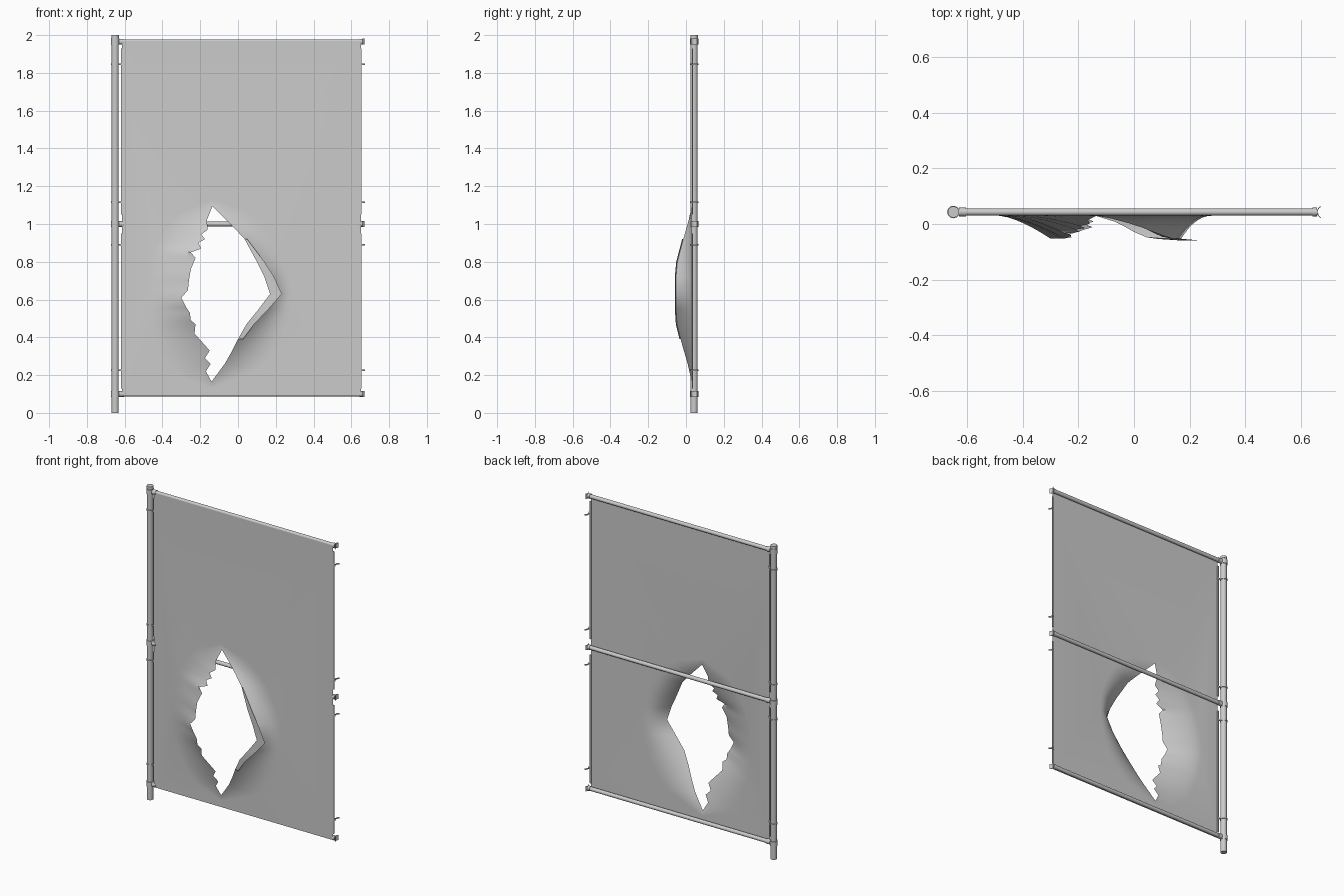
import bpy, bmesh, math
from mathutils import Vector

old = bpy.data.objects.get("Cube")
if old:
    bpy.data.objects.remove(old, do_unlink=True)

GREY = (0.6, 0.6, 0.6, 1)
mat = bpy.data.materials.new("galvanised grey")
mat.use_nodes = True
mat.diffuse_color = GREY
mat.node_tree.nodes["Principled BSDF"].inputs["Base Color"].default_value = GREY

Y = 0.043            # depth of the frame axis
SHEET_Y = 0.03       # depth of the flat sheet
POST_X, NEXT_X = -0.65, 0.682
RAILS = (0.1, 1.0, 1.965)
CLIPS = (0.225, 0.89, 1.115, 1.847)


def finish(name, bm, angle=40):
    me = bpy.data.meshes.new(name)
    bm.to_mesh(me)
    bm.free()
    me.materials.append(mat)
    ob = bpy.data.objects.new(name, me)
    bpy.context.collection.objects.link(ob)
    bpy.ops.object.select_all(action='DESELECT')
    ob.select_set(True)
    bpy.context.view_layer.objects.active = ob
    bpy.ops.object.shade_smooth_by_angle(angle=math.radians(angle))
    return ob


def tube(name, a, b, r, sides=16):
    a, b = Vector(a), Vector(b)
    bm = bmesh.new()
    bmesh.ops.create_cone(bm, cap_ends=True, segments=sides, radius1=r,
                          radius2=r, depth=(b - a).length)
    rot = Vector((0, 0, 1)).rotation_difference(b - a)
    for v in bm.verts:
        v.co = rot @ v.co + (a + b) / 2
    return finish(name, bm)


def block(name, centre, size):
    bm = bmesh.new()
    bmesh.ops.create_cube(bm, size=1)
    for v in bm.verts:
        v.co = Vector(centre) + v.co * Vector(size)
    return finish(name, bm)


def cradle(name, x, z, r, height, half_angle):
    """Curved strip that hugs a post standing to its right."""
    bm = bmesh.new()
    loops = []
    n = 10
    for i in range(n + 1):
        a = math.pi + half_angle * (2 * i / n - 1)
        loops.append([bm.verts.new((x + q * math.cos(a), Y + q * math.sin(a), z + h))
                      for q, h in ((r, -height / 2), (r + 0.003, -height / 2),
                                   (r + 0.003, height / 2), (r, height / 2))])
    for p, q in zip(loops, loops[1:]):
        for k in range(4):
            bm.faces.new((p[k], p[k - 1], q[k - 1], q[k]))
    bm.faces.new(loops[0])
    bm.faces.new(loops[-1][::-1])
    bmesh.ops.recalc_face_normals(bm, faces=bm.faces)
    return finish(name, bm)


# Post and its cap
tube("post", (POST_X, Y, 0), (POST_X, Y, 2), 0.0185, 20)
tube("post_cap", (POST_X, Y, 1.985), (POST_X, Y, 2), 0.02, 20)

# Rails with sleeves, post bands and open cradles for the next post
for label, z in zip(("bottom", "middle", "top"), RAILS):
    tube(label + "_rail", (-0.63, Y, z), (0.655, Y, z), 0.0125)
    tube(label + "_post_band", (POST_X, Y, z - 0.016), (POST_X, Y, z + 0.016), 0.0225, 20)
    tube(label + "_left_sleeve", (-0.63, Y, z), (-0.604, Y, z), 0.0155)
    tube(label + "_right_sleeve", (0.643, Y, z), (0.658, Y, z), 0.0155)
    cradle(label + "_cradle", NEXT_X, z, 0.021, 0.032, 0.9)

# Clips holding the sheet edges
for i, z in enumerate(CLIPS):
    tube(f"post_clip_{i}", (POST_X, Y, z - 0.004), (POST_X, Y, z + 0.004), 0.0225, 20)
    block(f"left_clip_tab_{i}", (-0.62, Y - 0.008, z), (0.025, 0.005, 0.008))
    block(f"right_clip_tab_{i}", (0.654, Y - 0.008, z), (0.018, 0.005, 0.008))
    cradle(f"right_clip_{i}", NEXT_X, z, 0.021, 0.008, 1.1)

# Tension bars along both sheet edges
for side, x in (("left", -0.615), ("right", 0.65)):
    for level, low, high in (("lower", 0.13, 0.95), ("upper", 1.05, 1.93)):
        block(f"{side}_{level}_bar", (x, 0.034, (low + high) / 2), (0.009, 0.006, high - low))

# Torn sheet: ragged left edge downwards, then the folded right edge upwards
left_edge = [(-.135, 1.095), (-.165, 1.02), (-.16, .97), (-.195, .945), (-.175, .92),
             (-.21, .90), (-.195, .87), (-.25, .85), (-.225, .82), (-.25, .76),
             (-.26, .70), (-.265, .65), (-.3, .61), (-.275, .56), (-.255, .53),
             (-.25, .49), (-.225, .47), (-.23, .42), (-.15, .33), (-.175, .29),
             (-.145, .26), (-.17, .22), (-.14, .165)]
right_edge = [(-.07, .26), (-.03, .33), (0, .39), (.045, .47), (.11, .55), (.17, .63),
              (.14, .72), (.1, .80), (.035, .92), (-.02, .98), (-.08, 1.04)]
MID, HALF = 0.63, 0.465
STEPS = 8

bm = bmesh.new()
columns = []
for i, (x, z) in enumerate(left_edge + right_edge):
    is_left = i < len(left_edge)
    s = max(-1, min(1, (z - MID) / HALF))
    c = math.sqrt(1 - s * s)
    outer_x = -0.137 + c * (-0.35 if is_left else 0.42)
    outer_z = MID + 0.5 * s
    pull = min(0.083, 0.095 * max(0, math.cos(s * math.pi / 2)) ** 1.3)
    power = 1.5 if is_left else 2.2
    column = []
    for k in range(STEPS + 1):
        t = (k / STEPS) ** 1.4
        column.append(bm.verts.new((x + (outer_x - x) * t,
                                    SHEET_Y - pull * (1 - t) ** power,
                                    z + (outer_z - z) * t)))
    columns.append(column)
for p, q in zip(columns, columns[1:] + columns[:1]):
    for k in range(STEPS):
        bm.faces.new((p[k], q[k], q[k + 1], p[k + 1]))

# Folded lip on the right of the tear
folded = columns[len(left_edge) + 2:-2]
lip = []
for col in folded:
    co = col[0].co
    width = 0.06 * max(0, 1 - abs(co.z - MID) / 0.31) ** 0.6
    lip.append(bm.verts.new(co + Vector((width + 0.002, -0.006, 0))))
for i in range(len(folded) - 1):
    bm.faces.new((folded[i][0], lip[i], lip[i + 1], folded[i + 1][0]))

# Flat remainder out to the rectangular border
corners = [bm.verts.new((x, SHEET_Y, z)) for x, z in
           ((-0.615, 0.09), (0.65, 0.09), (0.65, 1.968), (-0.615, 1.968))]
border = [bm.edges.new((corners[i - 1], corners[i])) for i in range(4)]
rim = [bm.edges.get((p[-1], q[-1])) for p, q in zip(columns, columns[1:] + columns[:1])]
bmesh.ops.triangle_fill(bm, use_beauty=True, edges=border + rim, normal=(0, -1, 0))
bmesh.ops.recalc_face_normals(bm, faces=bm.faces)
if sum(f.normal.y * f.calc_area() for f in bm.faces) > 0:
    bmesh.ops.reverse_faces(bm, faces=bm.faces)
finish("torn_sheet", bm, 50)
